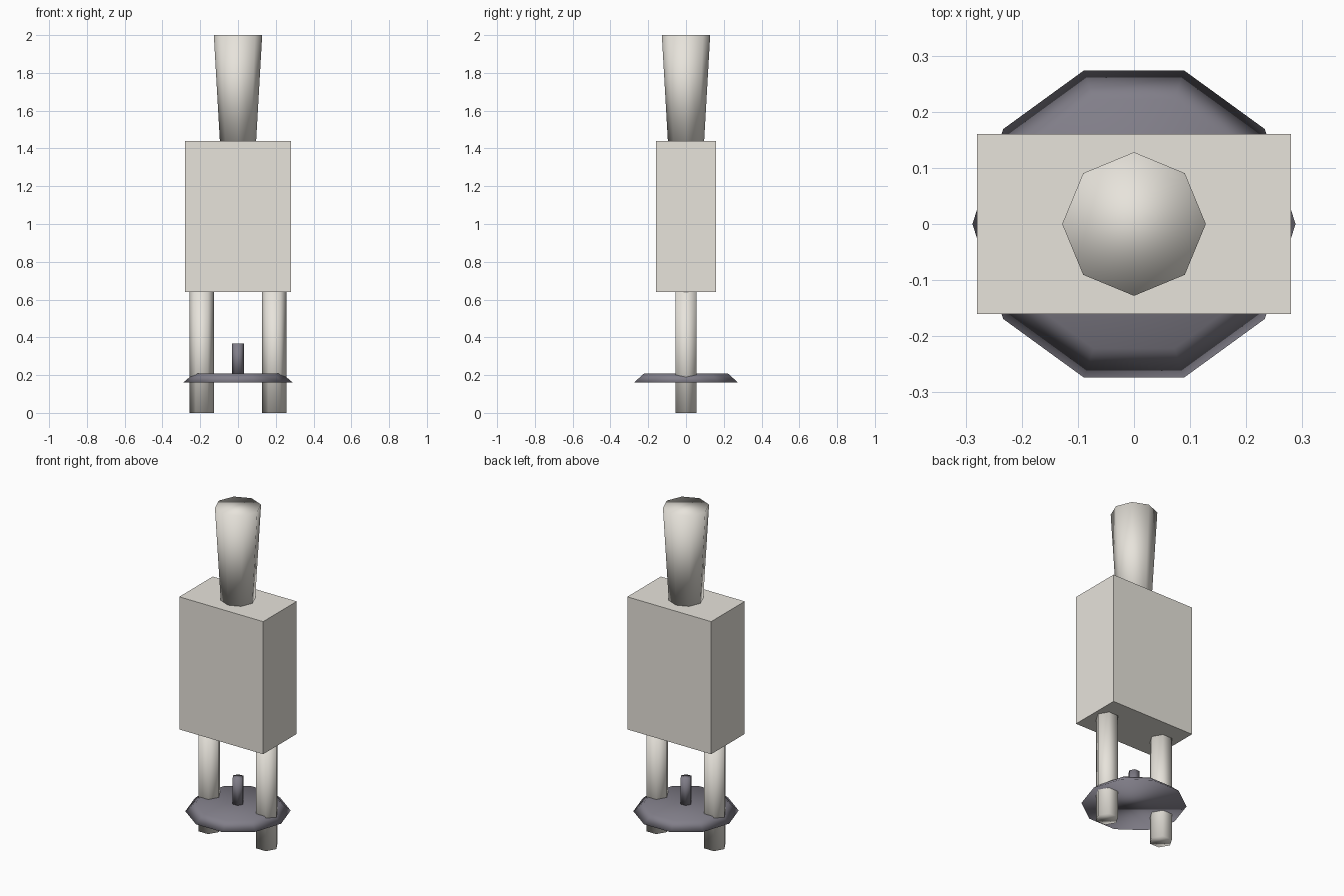
import bpy
from math import radians

if "Cube" in bpy.data.objects:
    bpy.data.objects.remove(bpy.data.objects["Cube"])


def material(name, colour):
    m = bpy.data.materials.new(name)
    m.diffuse_color = (*colour, 1)
    m.use_nodes = True
    m.node_tree.nodes["Principled BSDF"].inputs["Base Color"].default_value = m.diffuse_color
    return m


cream = material("cream", (0.80, 0.77, 0.71))
dark = material("dark_grey", (0.22, 0.21, 0.25))


def tube(name, sides, r_low, r_high, z_low, z_high, mat, x=0.0):
    # Capped, smooth-shaded frustum with a corner on the x axis
    bpy.ops.mesh.primitive_cone_add(
        vertices=sides, radius1=r_low, radius2=r_high, depth=z_high - z_low,
        location=(x, 0, (z_low + z_high) / 2), rotation=(0, 0, radians(90)))
    ob = bpy.context.object
    ob.name = name
    bpy.ops.object.transform_apply(location=False, rotation=True, scale=True)
    bpy.ops.object.shade_smooth()
    ob.data.materials.append(mat)
    return ob


# Box body
bpy.ops.mesh.primitive_cube_add(size=1, location=(0, 0, 1.04))
body = bpy.context.object
body.name = "body"
body.scale = (0.56, 0.32, 0.80)
bpy.ops.object.transform_apply(location=False, rotation=False, scale=True)
body.data.materials.append(cream)

# Flared neck on top
tube("neck", 8, 0.096, 0.128, 1.44, 2.0, cream)

# Pair of legs
for side, x in (("left", -0.192), ("right", 0.192)):
    tube(side + "_leg", 6, 0.064, 0.064, 0.0, 0.64, cream, x)

# Bevelled disc between the legs, with its short post
tube("disc", 10, 0.288, 0.233, 0.162, 0.209, dark)
tube("disc_post", 6, 0.032, 0.032, 0.209, 0.368, dark)
